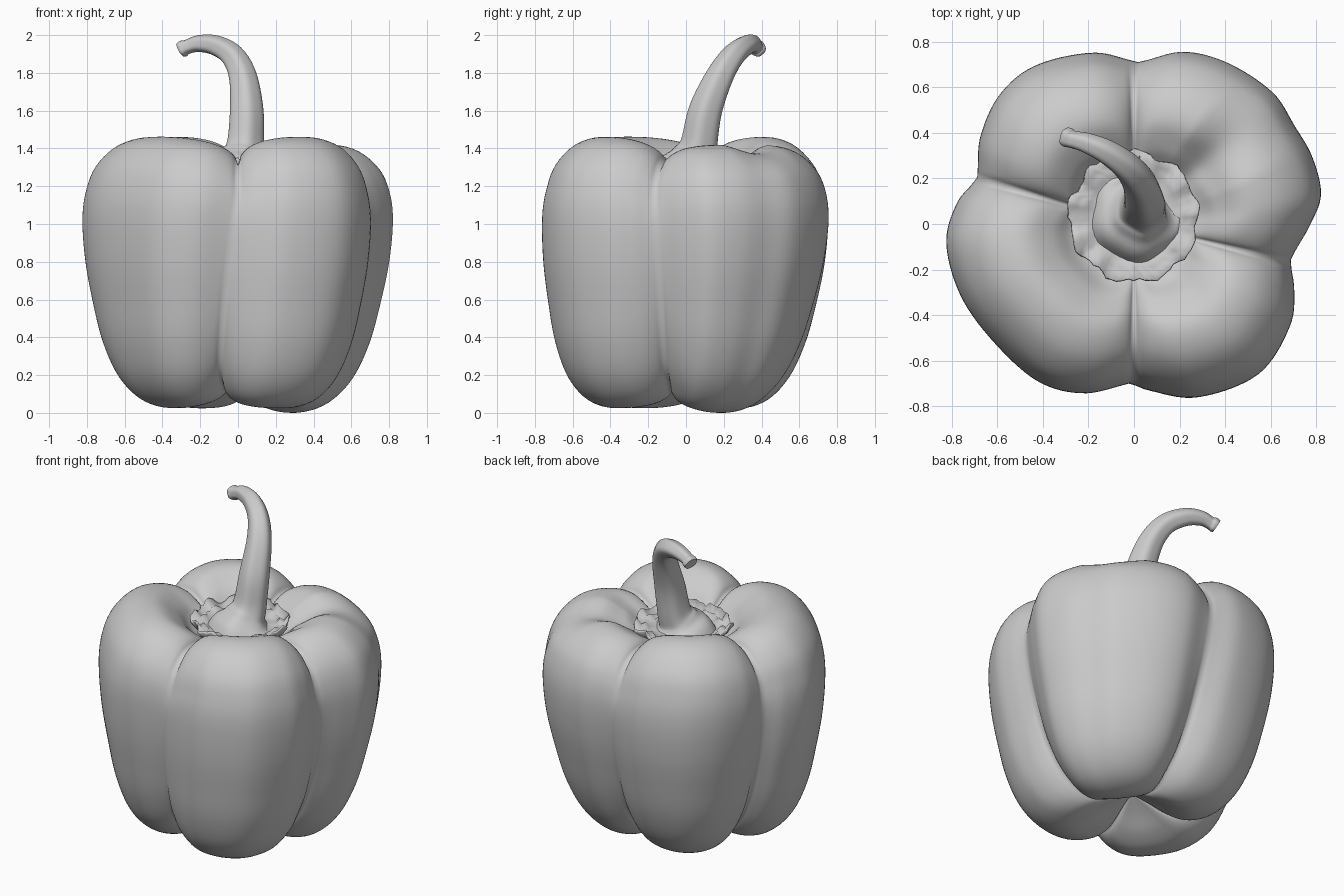
import bpy, bmesh, random
from math import sin, cos, pi, radians, degrees, atan2, exp, hypot
from mathutils import Vector

if "Cube" in bpy.data.objects:
    bpy.data.objects.remove(bpy.data.objects["Cube"])

random.seed(4)


def spline(pts, n, closed=False):
    """Catmull-Rom through tuples, n samples per span."""
    k, out = len(pts), []
    get = lambda i: pts[i % k] if closed else pts[max(0, min(k - 1, i))]
    for i in range(k if closed else k - 1):
        for j in range(n):
            t = j / n
            out.append(tuple(0.5 * (2 * b + (c - a) * t + (2 * a - 5 * b + 4 * c - d) * t * t
                                    + (3 * b - a - 3 * c + d) * t ** 3)
                             for a, b, c, d in zip(get(i - 1), get(i), get(i + 1), get(i + 2))))
    return out if closed else out + [tuple(pts[-1])]


def skin(name, rings, caps=False):
    """Skin a list of closed rings into a smooth object."""
    bm = bmesh.new()
    vs = [[bm.verts.new(p) for p in r] for r in rings]
    n = len(rings[0])
    for a, b in zip(vs, vs[1:]):
        for i in range(n):
            j = (i + 1) % n
            bm.faces.new((a[i], a[j], b[j], b[i]))
    if caps:
        bm.faces.new(vs[0])
        bm.faces.new(vs[-1])
    bmesh.ops.remove_doubles(bm, verts=bm.verts, dist=1e-5)
    bmesh.ops.recalc_face_normals(bm, faces=bm.faces)
    me = bpy.data.meshes.new(name)
    bm.to_mesh(me)
    bm.free()
    for p in me.polygons:
        p.use_smooth = True
    ob = bpy.data.objects.new(name, me)
    bpy.context.collection.objects.link(ob)
    return ob


# Widest outline seen from above, as radius over angle
outline = [(.82, .12), (.78, .29), (.7, .43), (.6, .58), (.4, .71), (.2, .76), (0, .72),
           (-.2, .745), (-.45, .68), (-.6, .55), (-.68, .37), (-.7, .2), (-.78, .08),
           (-.82, -.1), (-.75, -.33), (-.6, -.53), (-.4, -.7), (-.2, -.75), (0, -.71),
           (.1, -.73), (.3, -.75), (.55, -.65), (.68, -.45), (.7, -.3), (.695, -.17), (.77, -.02)]
polar = sorted((degrees(atan2(y, x)) % 360, hypot(x, y)) for x, y in spline(outline, 8, True))
polar = [(polar[-1][0] - 360, polar[-1][1])] + polar + [(polar[0][0] + 360, polar[0][1])]


def radius(a):
    for (a0, r0), (a1, r1) in zip(polar, polar[1:]):
        if a0 <= a <= a1:
            return r0 + (r1 - r0) * (a - a0) / max(a1 - a0, 1e-9)


# Profiles (radius fraction, height) along a lobe ridge and along a groove
ridge = spline([(0, 1.25), (.15, 1.25), (.32, 1.28), (.44, 1.385), (.6, 1.46), (.78, 1.43), (.92, 1.32),
                (.985, 1.18), (1.005, 1.02), (.985, .8), (.935, .58), (.87, .36), (.77, .17), (.63, .045),
                (.46, .0), (.3, .035), (.15, .11), (0, .18)], 5)
groove = spline([(0, 1.25), (.15, 1.24), (.3, 1.24), (.42, 1.27), (.58, 1.31), (.76, 1.3), (.9, 1.22),
                 (.97, 1.1), (.985, .97), (.95, .78), (.88, .58), (.78, .38), (.65, .23),
                 (.48, .14), (.36, .12), (.25, .13), (.12, .16), (0, .18)], 5)
# Groove angle at the top and its drift toward the bottom
grooves = [(-14, 6), (90, -9), (164, -4), (270, -12), (346, 6), (450, -9)]

# Lobed body
rings = []
last = len(ridge) - 1
for k, (rp, gp) in enumerate(zip(ridge, groove)):
    s = k / last
    drift = max(0, min(1, (s - 0.4) / 0.35))
    ring = []
    for a in range(0, 360, 2):
        (g0, d0), (g1, d1) = next((p, q) for p, q in zip(grooves, grooves[1:]) if p[0] <= a < q[0])
        f = (a - g0) / (g1 - g0)
        w = 1 - max(0, 1 - abs(2 * f - 1) ** 2.4) ** 0.5
        back = exp(-((a - 40) / 13) ** 2)                    # shallow dip in the wide back lobe
        w = max(w, 0.5 * back * max(0, min(1, 2 - 5.5 * s)))
        r = (rp[0] * (1 - w) + gp[0] * w) * radius(a)
        z = rp[1] * (1 - w) + gp[1] * w
        wide = min(1, exp(-((a - 40) / 45) ** 2) + exp(-((a - 400) / 45) ** 2))
        z -= 0.045 * wide * max(0, min(1, (z - 1.0) / 0.4)) * min(1, r / 0.4)
        z += 0.025 * (1 - wide) * max(0, 1 - z / 0.5)        # other lobes end a little higher
        th = radians(a + (d0 + (d1 - d0) * f) * drift)
        low = max(0, 1 - z) ** 1.5
        ring.append((r * cos(th) - 0.01 * low, r * sin(th) - 0.045 * low, z))
    rings.append(ring)
skin("pepper_body", rings)

# Ragged calyx with an upturned rim
N = 72
noise = [random.uniform(-1, 1) for _ in range(N)]
rings = []
for r, z, amp in [(.05, 1.29, 0), (.16, 1.3, 0), (.2, 1.295, .2), (.225, 1.32, .6), (.25, 1.305, .6),
                  (.28, 1.34, 1), (.285, 1.325, 1), (.25, 1.27, .5), (.12, 1.24, 0)]:
    ring = []
    for i in range(N):
        t = 2 * pi * i / N
        wob = amp * (.012 * sin(9 * t) + .008 * noise[i])
        ring.append(((r + wob) * cos(t), .03 + (r + wob) * sin(t),
                     z + amp * (.012 * sin(11 * t + 1) + .01 * noise[(i * 7) % N])))
    rings.append(ring)
skin("calyx", rings, True)

# Curved stem: x, y, z, radius
path = spline([(.01, .03, 1.27, .21), (.015, .03, 1.31, .18), (.025, .045, 1.35, .125),
               (.038, .07, 1.42, .098), (.045, .105, 1.6, .088), (.025, .18, 1.78, .073),
               (-.03, .25, 1.89, .062), (-.12, .315, 1.945, .053), (-.21, .355, 1.955, .044),
               (-.27, .37, 1.938, .038), (-.29, .378, 1.93, .044), (-.305, .383, 1.922, .04)], 5)
rings = []
for i, p in enumerate(path):
    c = Vector(p[:3])
    tan = (Vector(path[min(i + 1, len(path) - 1)][:3]) - Vector(path[max(i - 1, 0)][:3])).normalized()
    if i < 12:
        tan = Vector((0, 0, 1)).lerp(tan, i / 12).normalized()
    side = Vector((.5, .87, 0))
    u = (side - tan * side.dot(tan)).normalized()
    v = tan.cross(u)
    rings.append([c + (u * cos(t) + v * sin(t)) * p[3] * (1 + .035 * cos(5 * t))
                  for t in (2 * pi * j / 40 for j in range(40))])
stem = skin("stem", rings, True)
bpy.context.view_layer.objects.active = stem
stem.select_set(True)
bpy.ops.object.shade_smooth_by_angle(angle=radians(50))
